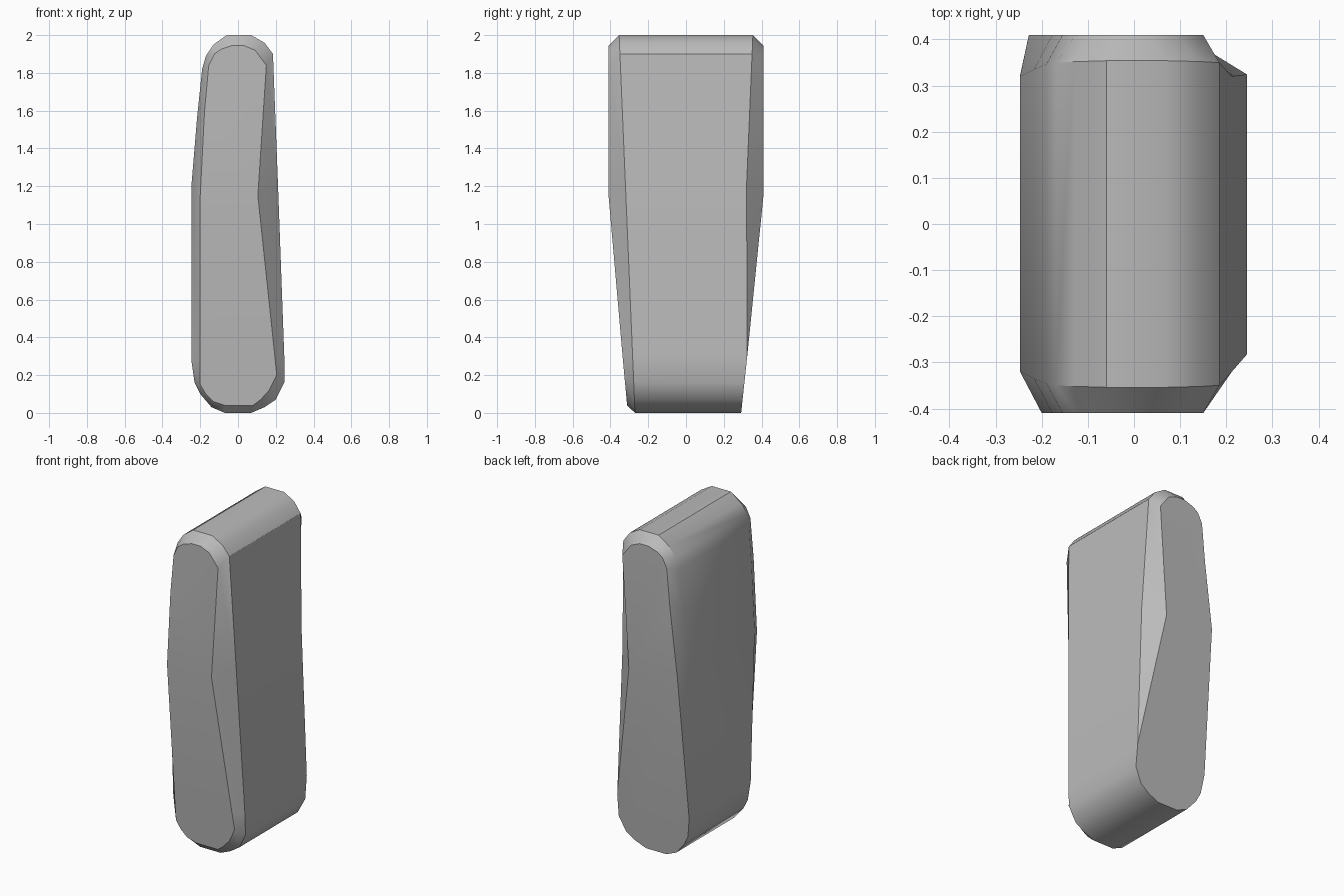
import bpy
import bmesh

cube = bpy.data.objects.get("Cube")
if cube:
    bpy.data.objects.remove(cube, do_unlink=True)

# Single plain grey material
grey = bpy.data.materials.new("plain grey")
grey.use_nodes = True
colour = (.5, .5, .5, 1)
grey.diffuse_color = colour
grey.node_tree.nodes["Principled BSDF"].inputs["Base Color"].default_value = colour

# Side-to-side profile (x, z), starting at the bulge and running over the top
outline = [(-.247, 1.2), (-.217, 1.56), (-.19, 1.82), (-.17, 1.89), (-.13, 1.95),
           (-.06, 2), (.07, 2), (.14, 1.96), (.185, 1.9), (.212, 1.2),
           (.245, .3), (.245, .16), (.2, .07), (.14, .03), (.07, 0),
           (-.07, 0), (-.14, .03), (-.2, .1), (-.23, .16), (-.247, .28)]

# Flat end panel inside the chamfer, matching the profile point for point
panel = [(-.2, 1.15), (-.177, 1.6), (-.155, 1.84), (-.125, 1.9), (-.09, 1.925),
         (-.03, 1.945), (.03, 1.945), (.09, 1.92), (.15, 1.84), (.105, 1.15),
         (.195, .3), (.205, .2), (.165, .12), (.12, .07), (.08, .04),
         (-.07, .04), (-.13, .06), (-.17, .1), (-.2, .15), (-.2, .28)]
bulge, shoulder = 0, 9    # the panels fold between these two points
count = len(outline)


def panel_depth(z, base):
    """Half depth of an end panel: tapered below the fold, upright above."""
    return base + (.41 - base) * min(z / 1.1, 1)


def shell_depth(z):
    """Half depth of the side wall where the chamfer begins."""
    return .27 + .042 * z


bm = bmesh.new()


def add_loop(points, depth, sign):
    return [bm.verts.new((x, sign * depth(z), z)) for x, z in points]


def add_strip(a, b):
    for i in range(count):
        j = (i + 1) % count
        bm.faces.new((a[i], a[j], b[j], b[i]))


def add_panel(loop):
    bm.faces.new(loop[bulge:shoulder + 1])
    bm.faces.new(loop[shoulder:] + [loop[bulge]])


# Front end: chamfered all round
front_shell = add_loop(outline, shell_depth, -1)
front_panel = add_loop(panel, lambda z: panel_depth(z, .308), -1)

# Back end: chamfer fades out so the lower edge is sharp
back_points = panel[:shoulder + 1] + outline[shoulder + 1:]
back_points[bulge] = (-.228, 1.18)
back_shell = add_loop(outline, shell_depth, 1)
back_panel = add_loop(back_points, lambda z: panel_depth(z, .292), 1)
for shell, edge in list(zip(back_shell, back_panel))[shoulder + 1:]:
    shell.co = edge.co

add_strip(front_panel, front_shell)
add_strip(front_shell, back_shell)
add_strip(back_shell, back_panel)
add_panel(front_panel)
add_panel(back_panel)

# Weld the sharp lower edge and tidy the surface
bmesh.ops.remove_doubles(bm, verts=bm.verts, dist=.0005)
bmesh.ops.recalc_face_normals(bm, faces=bm.faces)

mesh = bpy.data.meshes.new("tapered_block")
bm.to_mesh(mesh)
bm.free()
mesh.materials.append(grey)
block = bpy.data.objects.new("tapered_block", mesh)
bpy.context.collection.objects.link(block)

# Smooth the rounded ends while keeping crisp panel edges
bpy.ops.object.select_all(action="DESELECT")
block.select_set(True)
bpy.context.view_layer.objects.active = block
bpy.ops.object.shade_smooth_by_angle(angle=.55)
